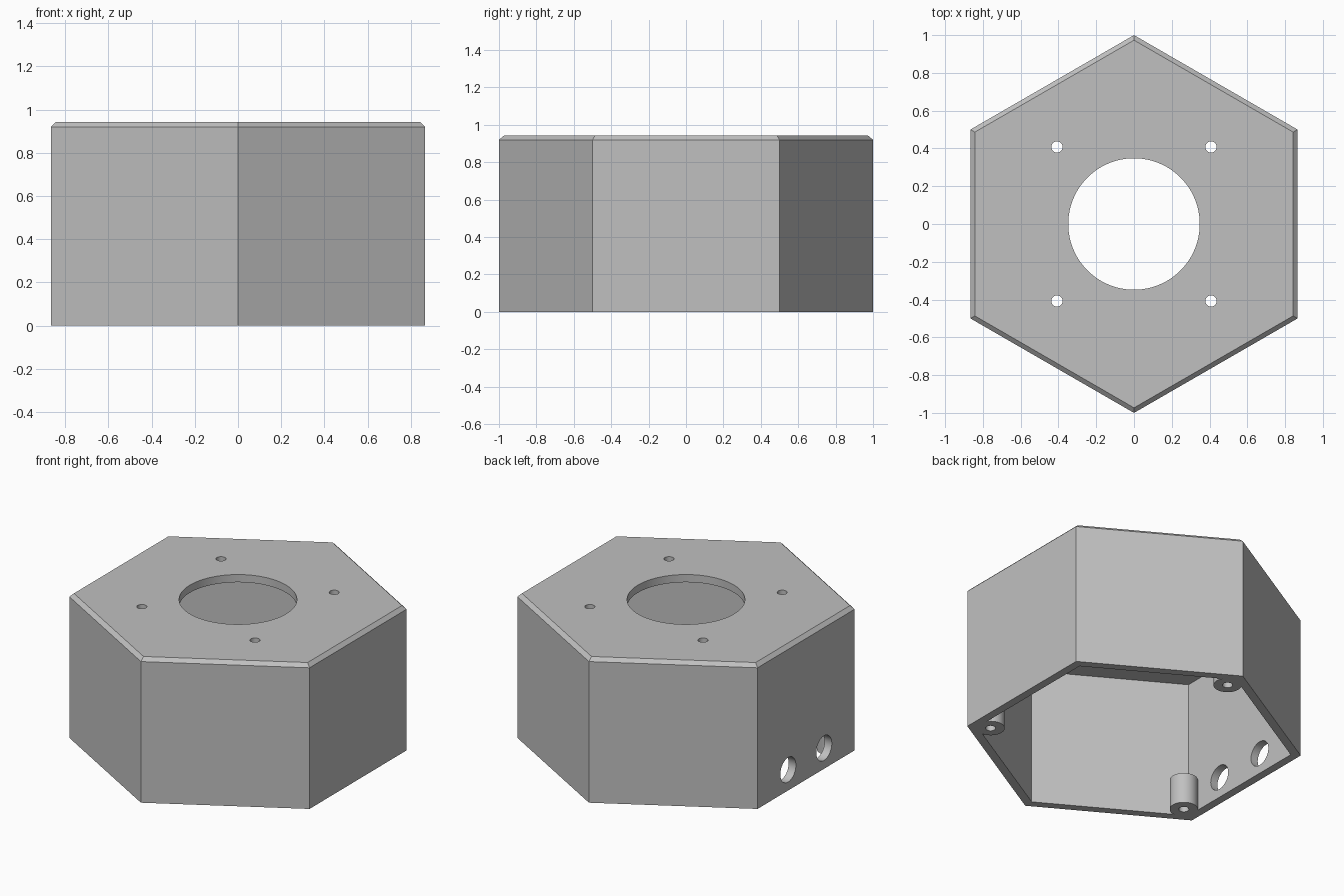
import bpy, bmesh
from math import sin, cos, pi, radians
from mathutils import Matrix

cube = bpy.data.objects.get("Cube")
if cube:
    bpy.data.objects.remove(cube, do_unlink=True)

grey = bpy.data.materials.new("plain_grey")
grey.use_nodes = True
COLOUR = (0.53, 0.53, 0.53, 1)
grey.diffuse_color = COLOUR
grey.node_tree.nodes["Principled BSDF"].inputs["Base Color"].default_value = COLOUR


def make_object(name, bm):
    bmesh.ops.recalc_face_normals(bm, faces=bm.faces)
    mesh = bpy.data.meshes.new(name)
    bm.to_mesh(mesh)
    bm.free()
    mesh.materials.append(grey)
    obj = bpy.data.objects.new(name, mesh)
    bpy.context.collection.objects.link(obj)
    return obj


def hex_loft(name, profile):
    """Stack hexagonal rings of (radius, height) and cap both ends."""
    bm = bmesh.new()
    rings = [[bm.verts.new((r * sin(k * pi / 3), r * cos(k * pi / 3), z))
              for k in range(6)] for r, z in profile]
    for a, b in zip(rings, rings[1:]):
        for k in range(6):
            n = (k + 1) % 6
            bm.faces.new((a[k], a[n], b[n], b[k]))
    bm.faces.new(rings[0])
    bm.faces.new(rings[-1])
    return make_object(name, bm)


def cylinder(name, radius, depth, centre, sideways=False, sides=48):
    bm = bmesh.new()
    turn = Matrix.Rotation(pi / 2, 4, "Y") if sideways else Matrix()
    bmesh.ops.create_cone(bm, cap_ends=True, segments=sides, radius1=radius,
                          radius2=radius, depth=depth,
                          matrix=Matrix.Translation(centre) @ turn)
    return make_object(name, bm)


def combine(target, other, operation):
    """Apply a boolean and discard the helper."""
    mod = target.modifiers.new("boolean", "BOOLEAN")
    mod.operation = operation
    mod.solver = "EXACT"
    mod.object = other
    bpy.context.view_layer.objects.active = target
    bpy.ops.object.modifier_apply(modifier=mod.name)
    bpy.data.objects.remove(other, do_unlink=True)


HEIGHT = 0.943
WALL_R = 0.94       # inner corner radius
CEILING = 0.893
BOSS_H = 0.2

# Chamfered hexagonal shell, open underneath
housing = hex_loft("housing", [(1, 0), (1, 0.92), (0.973, HEIGHT)])
combine(housing, hex_loft("cavity", [(WALL_R, -0.1), (WALL_R, CEILING)]), "DIFFERENCE")

# Screw bosses in alternate corners
for angle in (90, 210, 330):
    x, y = 0.86 * cos(radians(angle)), 0.86 * sin(radians(angle))
    combine(housing, cylinder("boss", 0.083, BOSS_H, (x, y, BOSS_H / 2)), "UNION")
    combine(housing, cylinder("screw_hole", 0.03, 0.36, (x, y, 0), sides=24), "DIFFERENCE")

# Large top opening with four mounting holes around it
combine(housing, cylinder("opening", 0.348, 0.3, (0, 0, HEIGHT), sides=96), "DIFFERENCE")
for x in (-0.408, 0.408):
    for y in (-0.408, 0.408):
        combine(housing, cylinder("mount_hole", 0.03, 0.3, (x, y, HEIGHT), sides=24), "DIFFERENCE")

# Two cable holes through one side wall
for y in (-0.185, 0.185):
    combine(housing, cylinder("cable_hole", 0.08, 0.3, (-0.866, y, 0.135), True), "DIFFERENCE")

# Smooth the round parts, keep the edges crisp
bpy.ops.object.select_all(action="DESELECT")
housing.select_set(True)
bpy.context.view_layer.objects.active = housing
bpy.ops.object.shade_smooth_by_angle(angle=radians(30))
